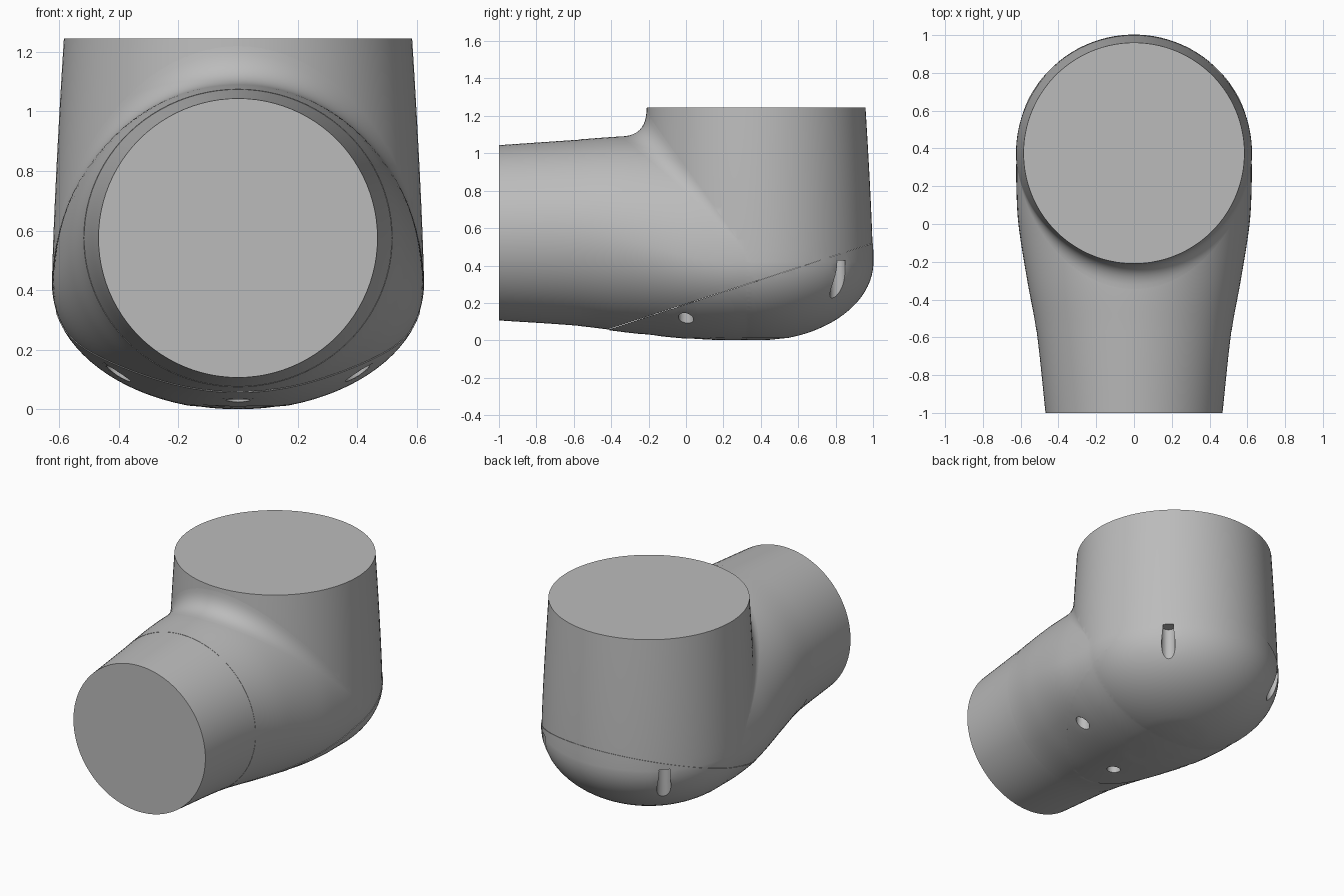
import bpy, bmesh
from math import sin, cos, pi, radians, sqrt
from mathutils import Vector

cube = bpy.data.objects.get("Cube")
if cube:
    bpy.data.objects.remove(cube)

grey = bpy.data.materials.new("plain grey")
grey.use_nodes = True
colour = (0.5, 0.5, 0.5, 1)
grey.diffuse_color = colour
grey.node_tree.nodes["Principled BSDF"].inputs["Base Color"].default_value = colour

AXIS_Y, RADIUS, DOME = 0.375, 0.625, 0.42
TOP_Z, TOP_RADIUS, JOINT_Y = 1.245, 0.585, -0.56
SIDES = 96

# Arm sections: y, half width, bottom, widest height, top
SECTIONS = [
    (-1.0, 0.47, 0.105, 0.575, 1.045),
    (-0.56, 0.518, 0.075, 0.575, 1.075),
    (-0.3, 0.565, 0.043, 0.53, 1.092),
    (0.0, 0.612, 0.012, 0.45, 1.092),
    (0.2, 0.623, 0.001, 0.42, 1.092),
    (0.375, 0.623, 0.002, 0.42, 1.092),
]


def section(y):
    """Smoothly interpolated arm section at y."""
    last = len(SECTIONS) - 1
    i = 0
    while i < last - 1 and y > SECTIONS[i + 1][0]:
        i += 1
    a, b = SECTIONS[i], SECTIONS[i + 1]
    before, after = SECTIONS[max(i - 1, 0)], SECTIONS[min(i + 2, last)]
    h = b[0] - a[0]
    t = (y - a[0]) / h
    out = []
    for c in range(1, 5):
        m0 = (b[c] - before[c]) / (b[0] - before[0]) * h
        m1 = (after[c] - a[c]) / (after[0] - a[0]) * h
        out.append(a[c] + t * m0 + t * t * (3 * (b[c] - a[c]) - 2 * m0 - m1)
                   + t ** 3 * (m0 + m1 - 2 * (b[c] - a[c])))
    return out


def arm_point(y, angle, inset=0.0):
    half, low, mid, high = section(y)
    rise = high - mid if sin(angle) > 0 else mid - low
    return Vector(((half - inset) * cos(angle), y, mid + (rise - inset) * sin(angle)))


def body_radius(z):
    if z < DOME:
        return RADIUS * sqrt(max(0, 1 - ((DOME - z) / DOME) ** 2))
    t = (z - DOME) / (TOP_Z - DOME)
    return RADIUS + (TOP_RADIUS - RADIUS) * t ** 1.3


def make(name, bm):
    mesh = bpy.data.meshes.new(name)
    bm.to_mesh(mesh)
    bm.free()
    obj = bpy.data.objects.new(name, mesh)
    bpy.context.collection.objects.link(obj)
    mesh.materials.append(grey)
    return obj


def loft(name, rings, closed=True):
    """Skin a list of point rings, capping both ends when closed."""
    bm = bmesh.new()
    rows = [[bm.verts.new(p) for p in ring] for ring in rings]
    n = len(rows[0])
    for a, b in zip(rows, rows[1:]):
        for i in range(n if closed else n - 1):
            j = (i + 1) % n
            bm.faces.new((a[i], a[j], b[j], b[i]))
    if closed:
        bm.faces.new(rows[0])
        bm.faces.new(rows[-1])
        bmesh.ops.recalc_face_normals(bm, faces=bm.faces)
    return make(name, bm)


def select(obj):
    bpy.ops.object.select_all(action='DESELECT')
    obj.select_set(True)
    bpy.context.view_layer.objects.active = obj


def boolean(obj, other, operation):
    select(obj)
    mod = obj.modifiers.new("join", 'BOOLEAN')
    mod.operation, mod.solver, mod.object = operation, 'EXACT', other
    bpy.ops.object.modifier_apply(modifier=mod.name)
    bpy.data.objects.remove(other)


def arm(name, start, end, steps, inset=0.0):
    ys = [start + (end - start) * i / steps for i in range(steps + 1)]
    return loft(name, [[arm_point(y, 2 * pi * k / SIDES, inset) for k in range(SIDES)]
                       for y in ys])


# Upright body with a rounded underside
heights = [DOME * (1 - cos(radians(a))) for a in range(4, 91, 4)]
heights += [DOME + (TOP_Z - DOME) * i / 14 for i in range(15)]
body = loft("elbow_body", [[(body_radius(z) * cos(2 * pi * (k + 0.5) / SIDES),
                             AXIS_Y + body_radius(z) * sin(2 * pi * (k + 0.5) / SIDES), z)
                            for k in range(SIDES)] for z in heights])

# Horizontal arm: wide sleeve merged with the body, and a separate end pipe
boolean(body, arm("sleeve", JOINT_Y, AXIS_Y, 32), 'UNION')
pipe = arm("end_pipe", -1.0, JOINT_Y, 8, 0.0015)

# Round holes drilled straight up into the underside
holes = [(s * 0.41, 0.81, 0.43) for s in (-1, 1)]
holes += [(s * 0.4, 0.0, 0.24) for s in (-1, 1)] + [(0, -0.19, 0.14)]
for x, y, top in holes:
    bm = bmesh.new()
    bmesh.ops.create_cone(bm, cap_ends=True, segments=24, radius1=0.043,
                          radius2=0.043, depth=top + 0.2)
    bmesh.ops.translate(bm, verts=bm.verts, vec=(x, y, (top - 0.2) / 2))
    boolean(body, make("drill", bm), 'DIFFERENCE')

# Slanted split between the upper body and the lower shell
shell = body.copy()
shell.data = body.data.copy()
shell.name = "lower_shell"
bpy.context.collection.objects.link(shell)
for obj, lower in ((body, False), (shell, True)):
    bm = bmesh.new()
    bm.from_mesh(obj.data)
    bm.normal_update()
    cut = bmesh.ops.bisect_plane(
        bm, geom=bm.verts[:] + bm.edges[:] + bm.faces[:], dist=1e-5,
        plane_co=(0, -0.43, 0.055), plane_no=(0, -0.465, 1.43),
        clear_outer=lower, clear_inner=not lower)
    if lower:
        bm.normal_update()
        for v in bm.verts:
            if v.co.z > 0.012:
                v.co += v.normal * 0.003
    rim = [e for e in cut["geom_cut"]
           if isinstance(e, bmesh.types.BMEdge) and e.is_valid and e.is_boundary]
    bmesh.ops.holes_fill(bm, edges=rim, sides=0)
    bm.to_mesh(obj.data)
    bm.free()


# Fillet between arm and body, fading out down the sides
def meeting_y(angle):
    near, far = -0.4, AXIS_Y
    for _ in range(40):
        mid = (near + far) / 2
        p = arm_point(mid, angle)
        if p.x ** 2 + (p.y - AXIS_Y) ** 2 > body_radius(p.z) ** 2:
            near = mid
        else:
            far = mid
    return near


rows = []
for i in range(61):
    angle = radians(10 + 160 * i / 60)
    y = meeting_y(angle)
    corner = arm_point(y, angle)
    reach = 0.15 * (sin(angle) - sin(radians(10))) + 0.002
    along = arm_point(y - reach, angle)
    up_z = corner.z + reach
    flat = Vector((corner.x, corner.y - AXIS_Y, 0)).normalized() * body_radius(up_z)
    up = Vector((flat.x, AXIS_Y + flat.y, up_z))
    rows.append([along * (1 - t) ** 2 + corner * 2 * t * (1 - t) + up * t * t
                 for t in (k / 10 for k in range(11))])
fillet = loft("neck_fillet", rows, closed=False)
if fillet.data.polygons[len(fillet.data.polygons) // 2].normal.z < 0:
    fillet.data.flip_normals()

for obj in (body, shell, pipe, fillet):
    select(obj)
    bpy.ops.object.shade_smooth_by_angle(angle=radians(30))
